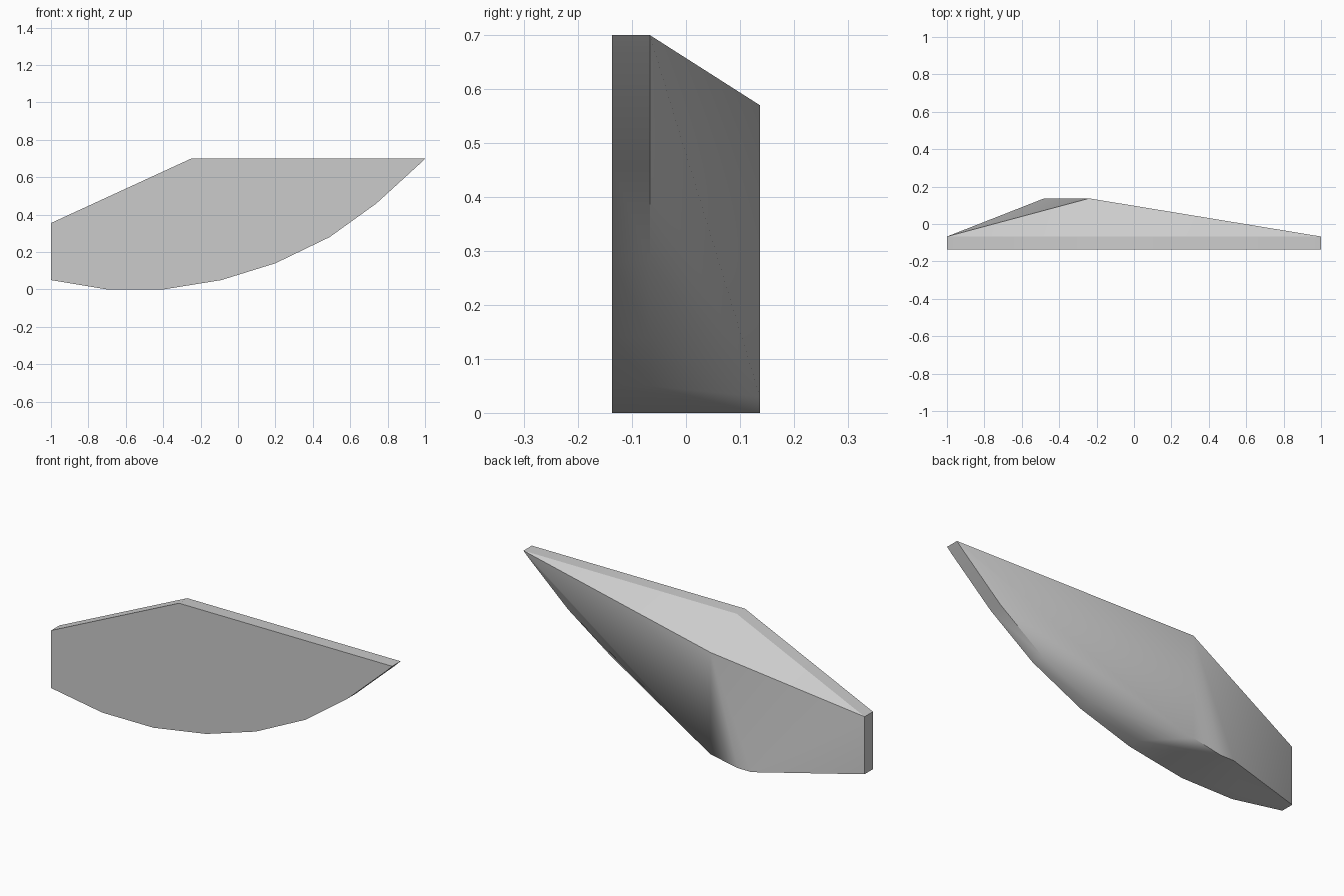
import bpy
import bmesh
import math

cube = bpy.data.objects.get("Cube")
if cube:
    bpy.data.objects.remove(cube, do_unlink=True)

# One plain grey material
GREY = (0.6, 0.6, 0.6, 1.0)
mat = bpy.data.materials.new("plain grey")
mat.use_nodes = True
mat.diffuse_color = GREY
mat.node_tree.nodes["Principled BSDF"].inputs["Base Color"].default_value = GREY

FRONT, RIM, BACK = -0.137, -0.067, 0.137

# Plate outline (x, z), and the small far face the plate tapers to
outline = [(-1, 0.05), (-0.7, 0), (-0.4, 0), (-0.09, 0.05), (0.2, 0.14),
           (0.49, 0.28), (0.74, 0.46), (0.97, 0.67), (1, 0.7),
           (-0.25, 0.7), (-1, 0.355)]
far_face = [(-0.48, 0), (-0.4, 0), (-0.24, 0.03), (-0.24, 0.57)]

# Convex shell around the three profiles
bm = bmesh.new()
for y, profile in ((FRONT, outline), (RIM, outline), (BACK, far_face)):
    for x, z in profile:
        bm.verts.new((x, y, z))
hull = bmesh.ops.convex_hull(bm, input=bm.verts[:])
loose = [v for v in bm.verts if not v.link_faces]
bmesh.ops.delete(bm, geom=loose, context='VERTS')
bmesh.ops.dissolve_limit(bm, angle_limit=math.radians(0.5),
                         verts=bm.verts[:], edges=bm.edges[:])
bmesh.ops.recalc_face_normals(bm, faces=bm.faces[:])

mesh = bpy.data.meshes.new("tapered_plate")
bm.to_mesh(mesh)
bm.free()
mesh.materials.append(mat)
plate = bpy.data.objects.new("tapered_plate", mesh)
bpy.context.collection.objects.link(plate)

# Smooth curved underside, crisp outer edges
bpy.ops.object.select_all(action='DESELECT')
plate.select_set(True)
bpy.context.view_layer.objects.active = plate
bpy.ops.object.shade_smooth_by_angle(angle=math.radians(30))
